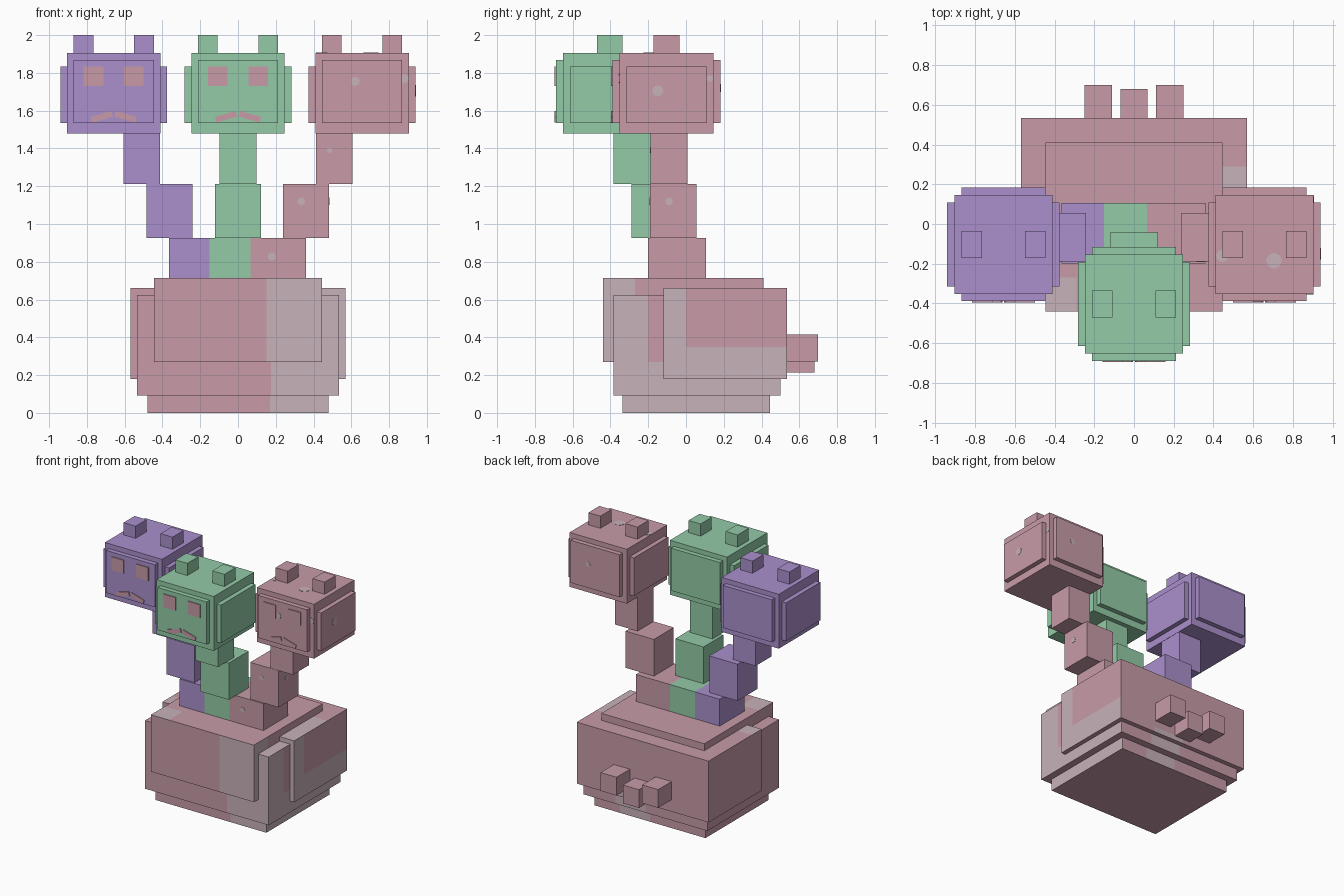
import bpy, bmesh, math
from mathutils import Vector, Matrix

cube = bpy.data.objects.get("Cube")
if cube:
    bpy.data.objects.remove(cube, do_unlink=True)


def material(name, rgb):
    m = bpy.data.materials.new(name)
    m.use_nodes = True
    m.diffuse_color = (*rgb, 1)
    m.node_tree.nodes["Principled BSDF"].inputs["Base Color"].default_value = (*rgb, 1)
    return m


PINK = material("dusty_pink", (0.58, 0.33, 0.395))
GREY = material("pale_grey_pink", (0.575, 0.445, 0.49))
PURPLE = material("soft_purple", (0.405, 0.28, 0.61))
GREEN = material("mint_green", (0.295, 0.595, 0.39))


def finish(bm, name, mats):
    mesh = bpy.data.meshes.new(name)
    bm.to_mesh(mesh)
    bm.free()
    for m in mats:
        mesh.materials.append(m)
    obj = bpy.data.objects.new(name, mesh)
    bpy.context.collection.objects.link(obj)
    return obj


def box(name, x, y, z, mats, cuts=(), rule=None, tilt=0):
    """Box between ranges, cut along axis planes and coloured by a rule."""
    bm = bmesh.new()
    bmesh.ops.create_cube(bm, size=1)
    size = [r[1] - r[0] for r in (x, y, z)]
    mid = Vector([(r[0] + r[1]) / 2 for r in (x, y, z)])
    matrix = (Matrix.Translation(mid) @ Matrix.Rotation(tilt, 4, 'Y')
              @ Matrix.Diagonal((*size, 1)))
    bm.transform(matrix)
    for axis, pos in cuts:
        n = Vector([float(a == axis) for a in "xyz"])
        bmesh.ops.bisect_plane(bm, geom=bm.verts[:] + bm.edges[:] + bm.faces[:],
                               plane_co=n * pos, plane_no=n)
    bm.normal_update()
    if rule:
        for f in bm.faces:
            f.material_index = int(rule(f.calc_center_median(), f.normal))
    return finish(bm, name, mats)


def spot(name, centre, normal, radius):
    """Thin pale disc lying on a flat face."""
    bm = bmesh.new()
    bmesh.ops.create_cone(bm, cap_ends=True, segments=8, radius1=radius,
                          radius2=radius, depth=0.004)
    turn = Vector(normal).to_track_quat('Z', 'Y').to_matrix().to_4x4()
    bm.transform(Matrix.Translation(centre) @ turn)
    finish(bm, name, [GREY])


# Body: stacked slabs with pale patches
def body_rule(side_y, side_z, top):
    def rule(c, n):
        if n.x > 0.5:
            return c.y < side_y or c.z < side_z
        if n.y < -0.5:
            return c.x > 0.16
        if n.y > 0.5:
            return 0 < c.x < 0.26 and c.z < 0.22
        return n.z > 0.5 and top(c)
    return rule


BODY = [PINK, GREY]
box("body_base", (-.48, .48), (-.335, .445), (0, .092), BODY,
    [('x', 0), ('x', .17), ('x', .26)],
    body_rule(1, 1, lambda c: False))
box("body_lower", (-.535, .535), (-.385, .5), (.092, .625), BODY,
    [('x', 0), ('x', .175), ('x', .26), ('x', .445), ('y', -.2), ('z', .22), ('z', .27)],
    body_rule(-.2, .27, lambda c: c.x > .445))
box("body_rear", (-.57, .57), (-.12, .535), (.18, .66), BODY,
    [('x', -.445), ('x', 0), ('x', .16), ('x', .26), ('x', .445),
     ('y', 0), ('y', .29), ('z', .22), ('z', .35)],
    body_rule(0, .35, lambda c: (c.x > .445 and c.y < .29) or (c.x < -.445 and c.y < 0)))
box("body_upper", (-.445, .445), (-.44, .41), (.27, .715), BODY,
    [('x', -.29), ('x', .15), ('y', -.27)],
    body_rule(-.27, 0, lambda c: c.x < -.29 and c.y < -.27))

# Tail: three stubs
for name, cx, end, bottom in (("tail_right", -.18, .7, .272),
                              ("tail_middle", 0, .68, .215),
                              ("tail_left", .18, .7, .272)):
    box(name, (cx - .069, cx + .069), (.53, end), (bottom, bottom + .143), [PINK])

# Shared neck root in three colours
box("neck_root", (-.365, .36), (-.2, .105), (.71, .925), [PURPLE, GREEN, PINK],
    [('x', -.15), ('x', .065)], lambda c, n: (c.x > -.15) + (c.x > .065))


def head(side, cx, cy, mat):
    """Head with raised cheeks, face and back plates, ears, eyes and mouth."""
    def part(name, dx, dy, z, m=mat, ox=0, oy=0, tilt=0):
        box(f"{side}_{name}", (cx + ox - dx, cx + ox + dx),
            (cy + oy - dy, cy + oy + dy), z, [m], tilt=tilt)

    part("head", .247, .249, (1.48, 1.905))
    part("cheeks", .283, .212, (1.535, 1.833))
    part("face_and_back", .212, .286, (1.535, 1.867))
    for s, label in ((-1, "right"), (1, "left")):
        part(f"{label}_ear", .052, .068, (1.9, 2), ox=s * .16)
        part(f"{label}_eye", .052, .004, (1.73, 1.833), PINK, s * .107, -.289)
        part(f"{label}_mouth", .057, .004, (1.552, 1.583), PINK,
             s * .063, -.289, s * math.radians(16))


# Three necks and heads
for side, x_low, x_high, x_head, y_low, y_high, y_head, mat in (
        ("right", -.363, -.51, -.658, -.067, -.09, -.103, PURPLE),
        ("middle", 0, 0, 0, -.165, -.287, -.403, GREEN),
        ("left", .361, .51, .657, -.067, -.09, -.103, PINK)):
    box(f"{side}_lower_neck", (x_low - .122, x_low + .122),
        (y_low - .123, y_low + .123), (.925, 1.212), [mat])
    box(f"{side}_upper_neck", (x_high - .097, x_high + .097),
        (y_high - .098, y_high + .098), (1.212, 1.48), [mat])
    head(side, x_head, y_head, mat)

# Pale spots on the left head and neck
FRONT, SIDE, TOP, BACK = (0, -1, 0), (1, 0, 0), (0, 0, 1), (0, 1, 0)
spot("face_spot", (.62, -.389, 1.755), FRONT, .025)
spot("brow_spot", (.88, -.352, 1.77), FRONT, .024)
spot("cheek_spot", (.94, -.15, 1.705), SIDE, .03)
spot("rear_cheek_spot", (.904, .126, 1.77), SIDE, .018)
spot("crown_spot", (.705, -.185, 1.905), TOP, .04)
spot("crown_edge_spot", (.445, -.16, 1.905), TOP, .032)
spot("back_spot", (.72, .183, 1.72), BACK, .022)
spot("upper_neck_spot", (.485, -.188, 1.39), FRONT, .014)
spot("lower_neck_spot", (.335, -.19, 1.12), FRONT, .02)
spot("root_spot", (.178, -.2, .828), FRONT, .022)
spot("neck_side_spot", (.483, -.09, 1.12), SIDE, .02)
